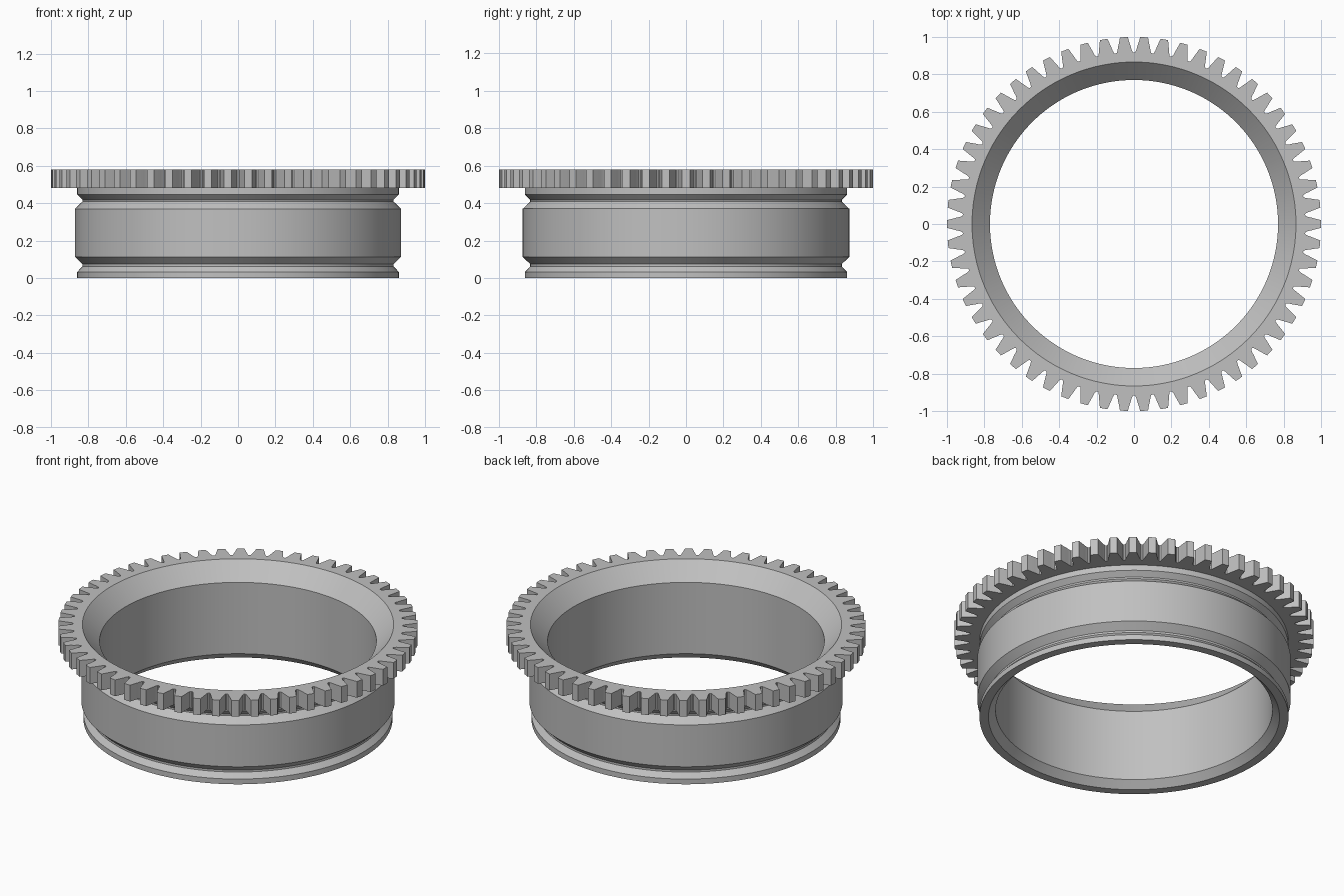
import bpy, bmesh, math

old = bpy.data.objects.get("Cube")
if old:
    bpy.data.objects.remove(old, do_unlink=True)

TEETH = 58

# Half of one tooth, from valley to tip: (fraction of the pitch, radius)
HALF_TOOTH = [(-0.5, 0.916), (-0.43, 0.919), (-0.375, 0.932), (-0.335, 0.948),
              (-0.27, 0.97), (-0.21, 0.993), (-0.19, 1.0), (0.0, 1.0)]
tooth = HALF_TOOTH + [(-f, r) for f, r in reversed(HALF_TOOTH[1:-1])]
outline = [((t + f) * math.tau / TEETH, r) for t in range(TEETH) for f, r in tooth]

# Closed cross-section: (radius, height); radius None follows the tooth outline
SECTION = [
    (0.81, 0.0), (0.86, 0.0), (0.86, 0.032),            # bottom lip
    (0.832, 0.062), (0.832, 0.074), (0.872, 0.113),     # lower groove
    (0.872, 0.37), (0.832, 0.408), (0.832, 0.418),      # band and upper groove
    (0.86, 0.446), (0.86, 0.48),                        # neck
    (None, 0.48), (None, 0.58),                         # toothed rim
    (0.866, 0.58), (0.77, 0.48), (0.77, 0.042),         # funnel and bore
]


def ring(bm, radius, z):
    """One loop of vertices around the axis."""
    return [bm.verts.new(((radius or r) * math.cos(a), (radius or r) * math.sin(a), z))
            for a, r in outline]


# Gear ring: skin the section loops into one closed solid
bm = bmesh.new()
rings = [ring(bm, r, z) for r, z in SECTION]
count = len(outline)
for k, low in enumerate(rings):
    high = rings[(k + 1) % len(rings)]
    for i in range(count):
        j = (i + 1) % count
        bm.faces.new((low[i], low[j], high[j], high[i]))
bmesh.ops.recalc_face_normals(bm, faces=bm.faces[:])
mesh = bpy.data.meshes.new("gear_ring")
bm.to_mesh(mesh)
bm.free()
gear = bpy.data.objects.new("gear_ring", mesh)
bpy.context.collection.objects.link(gear)

# Plain grey metal
grey = bpy.data.materials.new("plain_grey")
grey.use_nodes = True
colour = (0.53, 0.53, 0.53, 1.0)
grey.diffuse_color = colour
grey.node_tree.nodes["Principled BSDF"].inputs["Base Color"].default_value = colour
mesh.materials.append(grey)

# Smooth walls with crisp machined edges
bpy.ops.object.select_all(action="DESELECT")
gear.select_set(True)
bpy.context.view_layer.objects.active = gear
bpy.ops.object.shade_smooth_by_angle(angle=math.radians(25))
